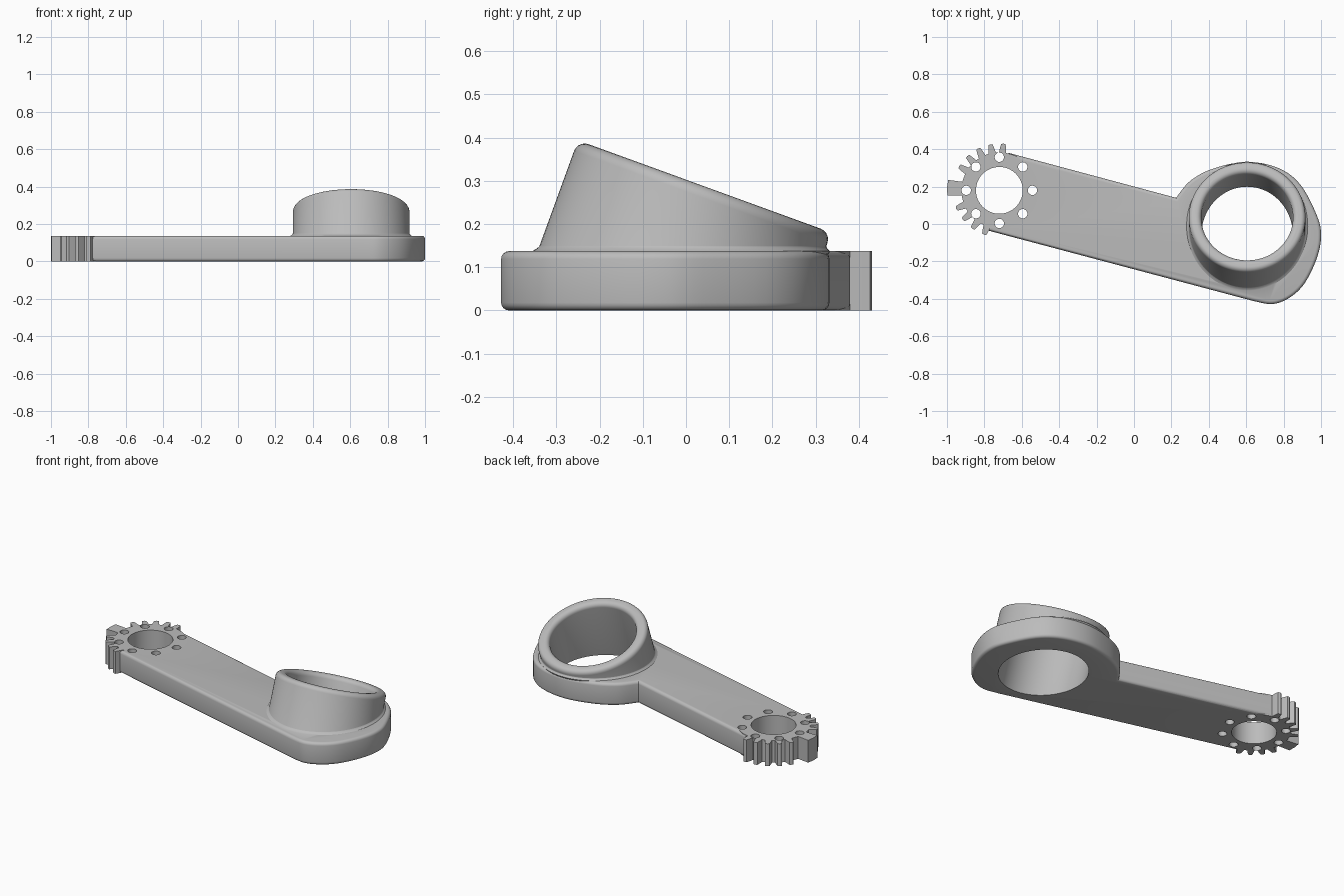
import bpy, bmesh
from math import sin, cos, tan, pi, radians
from mathutils import Vector, Matrix

if "Cube" in bpy.data.objects:
    bpy.data.objects.remove(bpy.data.objects["Cube"], do_unlink=True)

THICK = 0.137
GEAR = Vector((-0.72, 0.18, 0))
TILT = radians(20)
TOP = Vector((0.605, 0.043, 0.287))      # centre of the collar's sloped rim
COLLAR_R, BORE_R, SIDES = 0.312, 0.245, 96

grey = bpy.data.materials.new("grey")
grey.use_nodes = True
grey.diffuse_color = (0.5, 0.5, 0.5, 1)
grey.node_tree.nodes["Principled BSDF"].inputs["Base Color"].default_value = (0.5, 0.5, 0.5, 1)


def make(name, bm):
    bmesh.ops.recalc_face_normals(bm, faces=bm.faces)
    mesh = bpy.data.meshes.new(name)
    bm.to_mesh(mesh)
    bm.free()
    mesh.materials.append(grey)
    ob = bpy.data.objects.new(name, mesh)
    bpy.context.collection.objects.link(ob)
    return ob


def prism(name, outline, z0, z1, bevel=0):
    bm = bmesh.new()
    base = bm.faces.new([bm.verts.new((x, y, z0)) for x, y in outline])
    up = bmesh.ops.extrude_face_region(bm, geom=[base], use_keep_orig=True)["geom"]
    verts = [v for v in up if isinstance(v, bmesh.types.BMVert)]
    bmesh.ops.translate(bm, verts=verts, vec=(0, 0, z1 - z0))
    if bevel:
        rims = [e for e in bm.edges if abs(e.verts[0].co.z - e.verts[1].co.z) < 1e-5]
        bmesh.ops.bevel(bm, geom=rims, offset=bevel, segments=4, profile=0.5, affect='EDGES')
    return make(name, bm)


def loft(name, rings):
    bm = bmesh.new()
    loops = [[bm.verts.new(p) for p in ring] for ring in rings]
    for a, b in zip(loops, loops[1:]):
        for i in range(len(a)):
            j = (i + 1) % len(a)
            bm.faces.new((a[i], a[j], b[j], b[i]))
    bm.faces.new(loops[0])
    bm.faces.new(loops[-1])
    return make(name, bm)


def combine(target, other, operation):
    mod = target.modifiers.new(operation, 'BOOLEAN')
    mod.object, mod.operation, mod.solver = other, operation, 'EXACT'
    bpy.context.view_layer.objects.active = target
    bpy.ops.object.modifier_apply(modifier=mod.name)
    bpy.data.objects.remove(other, do_unlink=True)


def circle(cx, cy, r, n):
    return [(cx + r * cos(2 * pi * i / n), cy + r * sin(2 * pi * i / n)) for i in range(n)]


def spline(points, steps):
    p = [Vector(q) for q in [points[0]] + points + [points[-1]]]
    out = []
    for a, b, c, d in zip(p, p[1:], p[2:], p[3:]):
        for k in range(steps):
            t = k / steps
            out.append(0.5 * (2 * b + (c - a) * t + (2 * a - 5 * b + 4 * c - d) * t * t
                              + (3 * b - a - 3 * c + d) * t ** 3))
    return [tuple(v) for v in out] + [points[-1]]


# Arm plate: straight bar with a rounded cam-shaped head
head = [(0.64, -0.412), (0.74, -0.428), (0.83, -0.395), (0.91, -0.32), (0.975, -0.19),
        (1.0, -0.07), (0.98, 0.04), (0.89, 0.21), (0.77, 0.30), (0.6, 0.332),
        (0.42, 0.295), (0.30, 0.23), (0.225, 0.14)]
arm = prism("arm", [(-0.78, -0.035)] + spline(head, 6) + [(-0.67, 0.38)], 0, THICK, 0.018)

# Gear sector: narrow teeth plus one wide stop tooth
tooth = [(-5.5, 0.203), (-4.2, 0.225), (-2.8, 0.248), (0, 0.251), (2.8, 0.248), (4.2, 0.225), (5.5, 0.203)]
stop = [(-10, 0.203), (-8.5, 0.279), (0, 0.28), (8.5, 0.279), (11, 0.203)]
profile = []
for centre in (85, 101, 117, 133, 149, 177, 203, 219, 235, 251):
    profile += [(centre + a, r) for a, r in (stop if centre == 177 else tooth)]
profile += [(a, 0.203) for a in range(264, 436, 8)]
gear = prism("gear", [(GEAR.x + r * cos(radians(a)), GEAR.y + r * sin(radians(a)))
                      for a, r in profile], 0, THICK)
combine(arm, gear, 'UNION')

# Tilted collar with a small flare at its foot and a rounded rim
frame = Matrix.Translation(TOP) @ Matrix.Rotation(-TILT, 4, 'X')


def level_ring(z, r):
    y = TOP.y + (z - TOP.z) * tan(TILT)
    return [(TOP.x + r * u, y + r * v / cos(TILT), z) for u, v in circle(0, 0, 1, SIDES)]


def tilted_ring(h, r):
    return [frame @ Vector((x, y, h)) for x, y in circle(0, 0, r, SIDES)]


flare, rim = 0.012, 0.026
rings = [level_ring(0.11, COLLAR_R), level_ring(THICK - 0.006, COLLAR_R + flare)]
for k in range(5):
    a = k / 4 * pi / 2
    rings.append(level_ring(THICK + flare * sin(a), COLLAR_R + flare * (1 - sin(a)) ** 1.5))
for k in range(6):
    a = k / 5 * pi / 2
    rings.append(tilted_ring(rim * (sin(a) - 1), COLLAR_R + rim * (cos(a) - 1)))
combine(arm, loft("collar", rings), 'UNION')

# Tilted bore with a softened mouth
bore = [tilted_ring(-0.6, BORE_R)]
for k in range(6):
    a = k / 5 * pi / 2
    bore.append(tilted_ring(-rim * (1 - sin(a)), BORE_R + rim * (1 - cos(a))))
bore.append(tilted_ring(0.1, BORE_R + rim))
combine(arm, loft("bore", bore), 'DIFFERENCE')

# Hub hole and ring of eight pin holes
combine(arm, prism("hub_hole", circle(GEAR.x, GEAR.y, 0.125, 64), -0.1, 0.3), 'DIFFERENCE')
for x, y in circle(GEAR.x, GEAR.y, 0.177, 8):
    combine(arm, prism("pin_hole", circle(x, y, 0.025, 24), -0.1, 0.3), 'DIFFERENCE')

arm.name = "geared_link_arm"
bpy.ops.object.select_all(action='DESELECT')
arm.select_set(True)
bpy.context.view_layer.objects.active = arm
bpy.ops.object.shade_smooth_by_angle(angle=radians(30))
